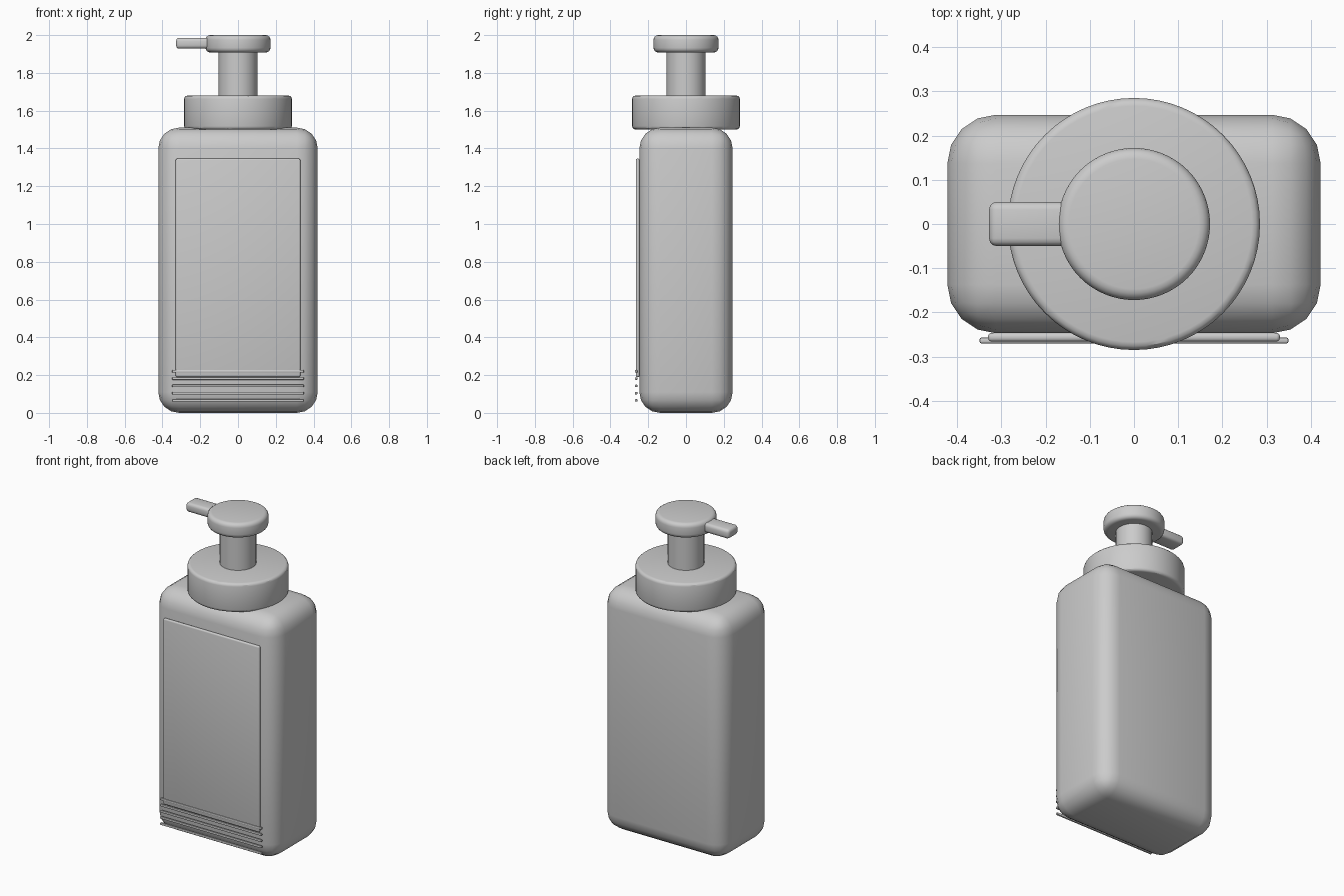
import bpy

if "Cube" in bpy.data.objects:
    bpy.data.objects.remove(bpy.data.objects["Cube"])


def finish(obj, name, bevel, segments):
    """Name the part, round its edges and smooth it."""
    obj.name = name
    obj.data.name = name
    bpy.ops.object.transform_apply(location=False, rotation=True, scale=True)
    if bevel:
        mod = obj.modifiers.new("rounding", 'BEVEL')
        mod.width = bevel
        mod.segments = segments
        mod.limit_method = 'ANGLE'
        bpy.ops.object.modifier_apply(modifier=mod.name)
    bpy.ops.object.shade_smooth_by_angle()
    return obj


def box(name, lo, hi, bevel=0.0, segments=3):
    centre = [(a + b) / 2 for a, b in zip(lo, hi)]
    bpy.ops.mesh.primitive_cube_add(size=1, location=centre)
    obj = bpy.context.object
    obj.scale = [b - a for a, b in zip(lo, hi)]
    return finish(obj, name, bevel, segments)


def disc(name, radius, z0, z1, bevel=0.0, segments=3):
    bpy.ops.mesh.primitive_cylinder_add(vertices=64, radius=radius, depth=z1 - z0,
                                        location=(0, 0, (z0 + z1) / 2))
    return finish(bpy.context.object, name, bevel, segments)


# bottle body with generously rounded edges
box("bottle_body", (-0.422, -0.247, 0), (0.422, 0.247, 1.51), 0.11, 4)

# raised front label panel
box("label_panel", (-0.33, -0.266, 0.19), (0.33, -0.246, 1.346), 0.008, 3)

# thin decorative bars across the lower front
for i in range(5):
    z = 0.066 + 0.0385 * i
    box(f"front_bar_{i + 1}", (-0.349, -0.27, z - 0.007), (0.349, -0.257, z + 0.007), 0.004, 2)

# pump: collar, stem, press head and spout
disc("pump_collar", 0.285, 1.50, 1.68, 0.018)
disc("pump_stem", 0.103, 1.66, 1.93)
disc("pump_head", 0.172, 1.908, 2.0, 0.025, 4)
box("pump_spout", (-0.328, -0.05, 1.928), (-0.08, 0.05, 1.986), 0.018, 3)
